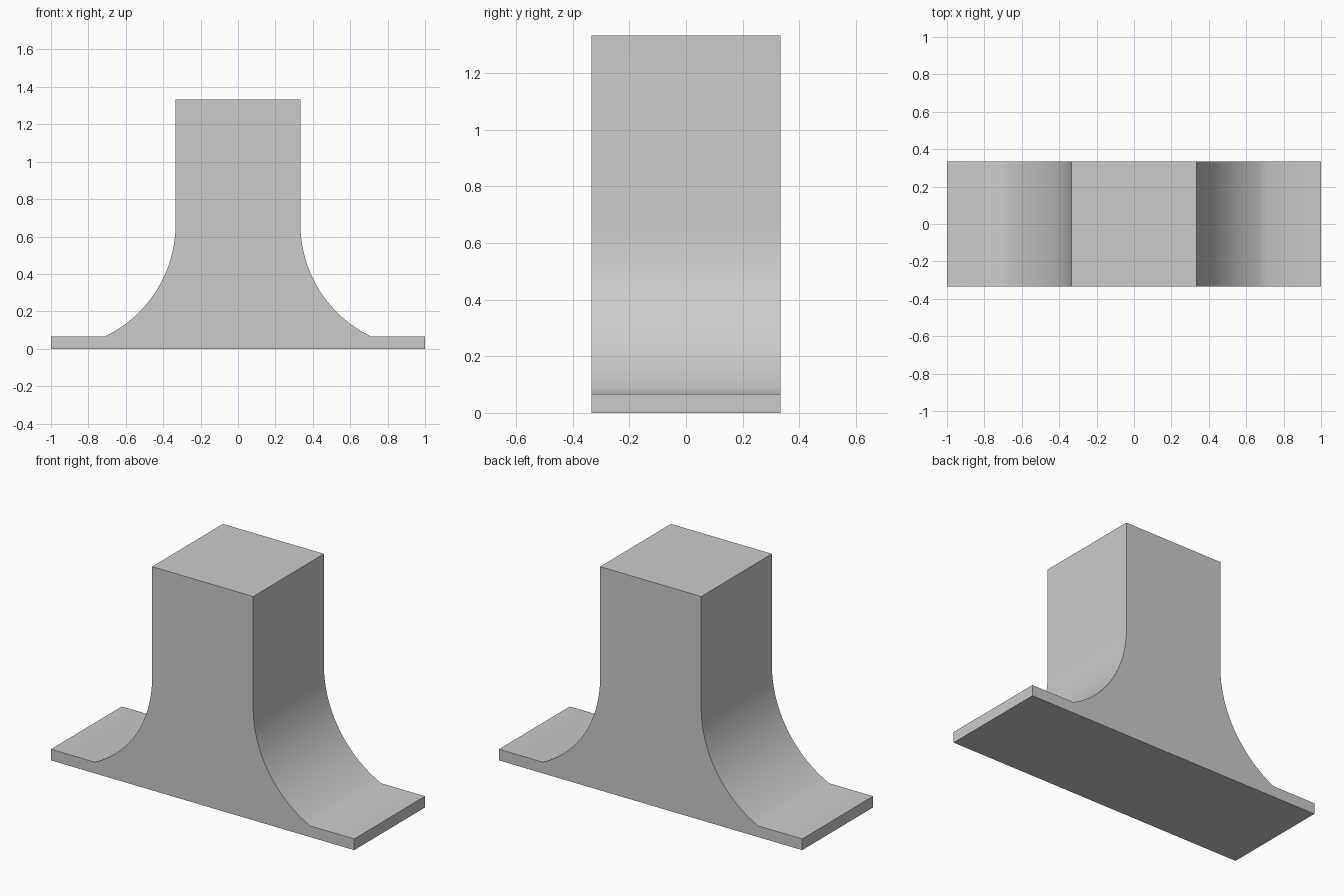
import bpy, bmesh
from math import sin, cos, acos, radians

cube = bpy.data.objects.get("Cube")
if cube:
    bpy.data.objects.remove(cube, do_unlink=True)

HALF_DEPTH = 1 / 3
HEIGHT = 4 / 3
RADIUS = 2 / 3       # concave flank, centred above the end of the foot
FOOT = 1 / 15        # foot thickness
STEPS = 16

grey = bpy.data.materials.new("light grey")
grey.use_nodes = True
colour = (0.6, 0.6, 0.6, 1)
grey.diffuse_color = colour
grey.node_tree.nodes["Principled BSDF"].inputs["Base Color"].default_value = colour

# Right half of the profile: foot end, concave arc, column top
sweep = radians(90) - acos((RADIUS - FOOT) / RADIUS)
half = [(1, 0), (1, FOOT)]
for i in range(STEPS + 1):
    a = sweep * (1 - i / STEPS)
    half.append((1 - RADIUS * cos(a), RADIUS - RADIUS * sin(a)))
half.append((1 - RADIUS, HEIGHT))
profile = half + [(-x, z) for x, z in reversed(half)]

# Extrude the profile through the depth
bm = bmesh.new()
face = bm.faces.new([bm.verts.new((x, -HALF_DEPTH, z)) for x, z in profile])
result = bmesh.ops.extrude_face_region(bm, geom=[face])
moved = [v for v in result["geom"] if isinstance(v, bmesh.types.BMVert)]
bmesh.ops.translate(bm, verts=moved, vec=(0, 2 * HALF_DEPTH, 0))
bmesh.ops.recalc_face_normals(bm, faces=bm.faces)
mesh = bpy.data.meshes.new("flared_pedestal")
bm.to_mesh(mesh)
bm.free()
mesh.materials.append(grey)

pedestal = bpy.data.objects.new("flared_pedestal", mesh)
bpy.context.collection.objects.link(pedestal)
bpy.ops.object.select_all(action="DESELECT")
pedestal.select_set(True)
bpy.context.view_layer.objects.active = pedestal
bpy.ops.object.shade_smooth_by_angle(angle=radians(30))
